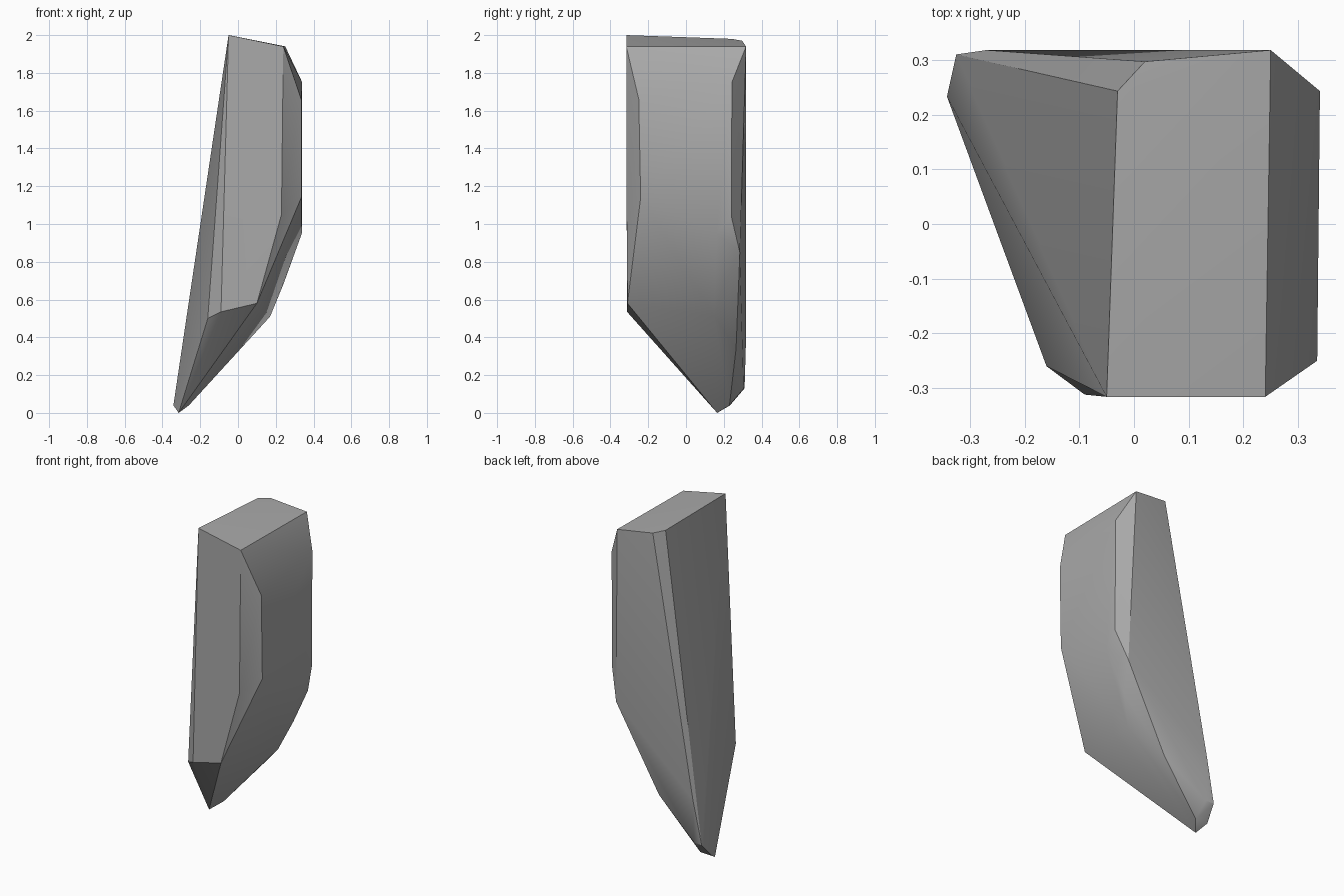
import bpy
import bmesh
import math

cube = bpy.data.objects.get("Cube")
if cube:
    bpy.data.objects.remove(cube, do_unlink=True)

# Grey stone
stone = bpy.data.materials.new("stone grey")
stone.use_nodes = True
GREY = (0.4, 0.4, 0.4, 1)
stone.diffuse_color = GREY
stone.node_tree.nodes["Principled BSDF"].inputs["Base Color"].default_value = GREY

# Corners of the boulder, grouped by region
sloping_top = [(-.05, -.316, 2), (.24, -.316, 1.94), (.25, .318, 1.94),
               (.02, .297, 1.97), (-.03, .243, 1.98)]
outer_side = [(.335, -.25, 1.66), (.34, .243, 1.75), (.34, .24, 1.04),
              (.335, -.24, 1.14), (.338, .16, .95)]
front_foot = [(.23, -.314, 1.05), (.1, -.31, .58), (-.09, -.312, .535),
              (-.16, -.26, .5)]
underside = [(.28, .285, .85), (.24, .2, .68), (.17, .15, .51), (0, .265, .34)]
tip = [(-.27, .318, .4), (-.325, .31, .13), (-.27, .305, .13),
       (-.342, .233, .04), (-.26, .23, .04), (-.314, .165, 0)]

# Wrap the corners in a faceted shell
bm = bmesh.new()
for corner in sloping_top + outer_side + front_foot + underside + tip:
    bm.verts.new(corner)
bmesh.ops.convex_hull(bm, input=bm.verts[:])
bmesh.ops.delete(bm, geom=[v for v in bm.verts if not v.link_faces], context='VERTS')
bmesh.ops.dissolve_limit(bm, angle_limit=math.radians(1), verts=bm.verts[:], edges=bm.edges[:])
bmesh.ops.recalc_face_normals(bm, faces=bm.faces[:])

mesh = bpy.data.meshes.new("boulder")
bm.to_mesh(mesh)
bm.free()
mesh.materials.append(stone)
boulder = bpy.data.objects.new("boulder", mesh)
bpy.context.collection.objects.link(boulder)

# Soft facets with crisp main edges
bpy.ops.object.select_all(action='DESELECT')
boulder.select_set(True)
bpy.context.view_layer.objects.active = boulder
bpy.ops.object.shade_smooth_by_angle(angle=math.radians(30))
